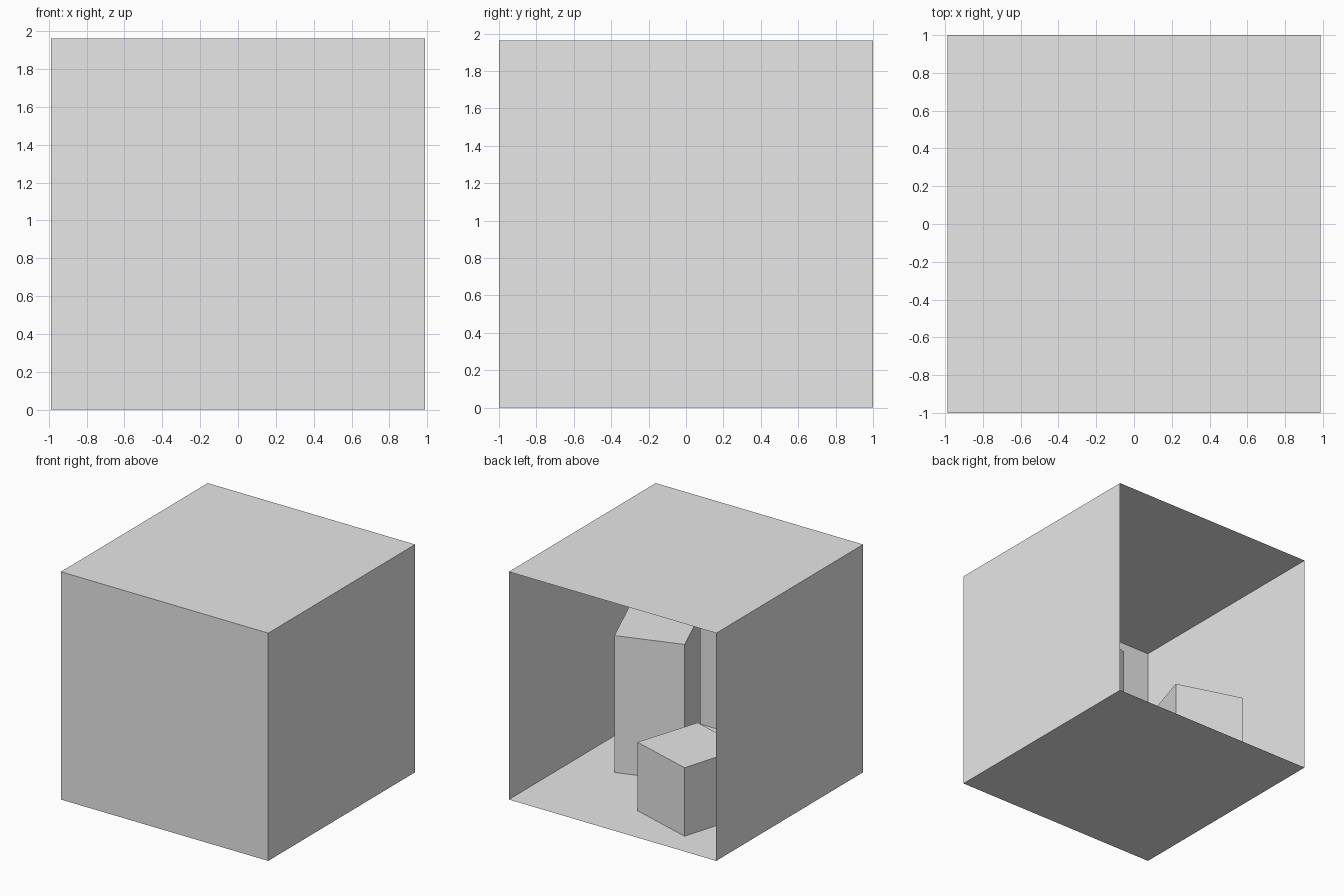
import bpy
import bmesh
from mathutils import Vector

cube = bpy.data.objects.get("Cube")
if cube:
    bpy.data.objects.remove(cube, do_unlink=True)

WIDTH, DEPTH, HEIGHT = 1.977, 2.0, 1.963

# One plain grey for everything
grey = bpy.data.materials.new("plain_grey")
grey.use_nodes = True
grey.diffuse_color = (0.8, 0.8, 0.8, 1)
grey.node_tree.nodes["Principled BSDF"].inputs["Base Color"].default_value = (0.8, 0.8, 0.8, 1)


def add_object(name, bm):
    mesh = bpy.data.meshes.new(name)
    bm.to_mesh(mesh)
    bm.free()
    mesh.materials.append(grey)
    obj = bpy.data.objects.new(name, mesh)
    bpy.context.collection.objects.link(obj)
    return obj


def add_block(name, footprint, height):
    """Upright closed block over a four-cornered footprint."""
    bm = bmesh.new()
    base = bm.faces.new([bm.verts.new((x, y, 0)) for x, y in footprint])
    top = bmesh.ops.extrude_face_region(bm, geom=[base], use_keep_orig=True)
    verts = [v for v in top["geom"] if isinstance(v, bmesh.types.BMVert)]
    bmesh.ops.translate(bm, verts=verts, vec=(0, 0, height))
    bmesh.ops.recalc_face_normals(bm, faces=bm.faces)
    return add_object(name, bm)


# Room shell: thin sheets, open at the back (+y)
bm = bmesh.new()
bmesh.ops.create_cube(bm, size=1)
bmesh.ops.scale(bm, verts=bm.verts, vec=(WIDTH, DEPTH, HEIGHT))
bmesh.ops.translate(bm, verts=bm.verts, vec=(0, 0, HEIGHT / 2))
bm.normal_update()
opening = [f for f in bm.faces if f.normal.dot(Vector((0, 1, 0))) > 0.9]
bmesh.ops.delete(bm, geom=opening, context='FACES_ONLY')
add_object("room_shell", bm)

# Turned blocks standing on the floor
add_block("tall_block", [(0.60, 0.117), (0.056, -0.062), (0.278, -0.595), (0.825, -0.416)], 1.18)
add_block("short_block", [(-0.524, 0.768), (-0.695, 0.195), (-0.13, 0.027), (0.049, 0.592)], 0.59)
